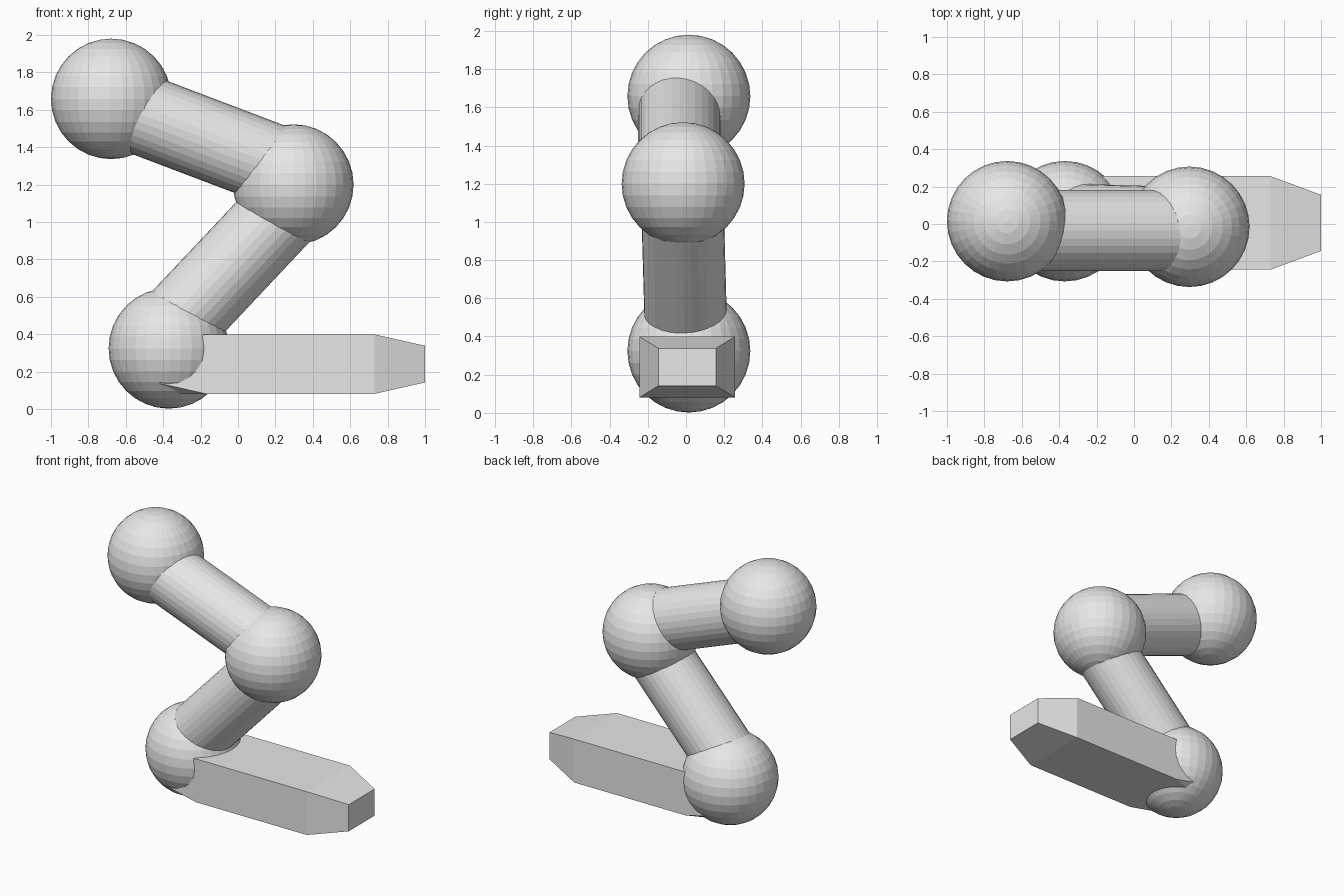
import bpy, bmesh
from mathutils import Vector

if "Cube" in bpy.data.objects:
    bpy.data.objects.remove(bpy.data.objects["Cube"])

grey = bpy.data.materials.new("plain_grey")
grey.diffuse_color = (0.8, 0.8, 0.8, 1)
grey.use_nodes = True
grey.node_tree.nodes["Principled BSDF"].inputs["Base Color"].default_value = grey.diffuse_color


def joint(name, centre):
    bpy.ops.mesh.primitive_uv_sphere_add(segments=32, ring_count=16, radius=0.322, location=centre)
    ob = bpy.context.object
    ob.name = name
    ob.data.materials.append(grey)


def limb(name, start, end, radius=0.216):
    a, b = Vector(start), Vector(end)
    bpy.ops.mesh.primitive_cylinder_add(vertices=32, radius=radius, depth=(b - a).length,
                                        location=(a + b) / 2)
    ob = bpy.context.object
    ob.name = name
    ob.rotation_euler = (b - a).to_track_quat('Z', 'Y').to_euler()
    ob.data.materials.append(grey)


# Ball joints
joint("hip_joint", (-0.678, 0.015, 1.658))
joint("knee_joint", (0.296, -0.015, 1.20))
joint("ankle_joint", (-0.37, 0.015, 0.324))

# Limb segments, with their ends buried in the joints
limb("thigh", (-0.60, -0.035, 1.607), (0.23, -0.035, 1.292))
limb("shin", (-0.35, 0.0, 0.43), (0.25, -0.018, 1.067))

# Foot: a box with a tapered toe and chamfered heel corners
bm = bmesh.new()
# each section: x, half width, half height
sections = [(1.0, 0.15, 0.098), (0.73, 0.25, 0.159), (-0.17, 0.25, 0.159),
            (-0.42, 0.25, 0.103), (-0.42, 0.157, 0.159)]
for x, w, h in sections:
    for sy in (-1, 1):
        for sz in (-1, 1):
            bm.verts.new((x, 0.006 + sy * w, 0.24 + sz * h))
bmesh.ops.convex_hull(bm, input=bm.verts)
bmesh.ops.dissolve_limit(bm, angle_limit=0.02, verts=bm.verts, edges=bm.edges)
bmesh.ops.recalc_face_normals(bm, faces=bm.faces)
mesh = bpy.data.meshes.new("foot")
bm.to_mesh(mesh)
bm.free()
mesh.materials.append(grey)
bpy.context.collection.objects.link(bpy.data.objects.new("foot", mesh))
